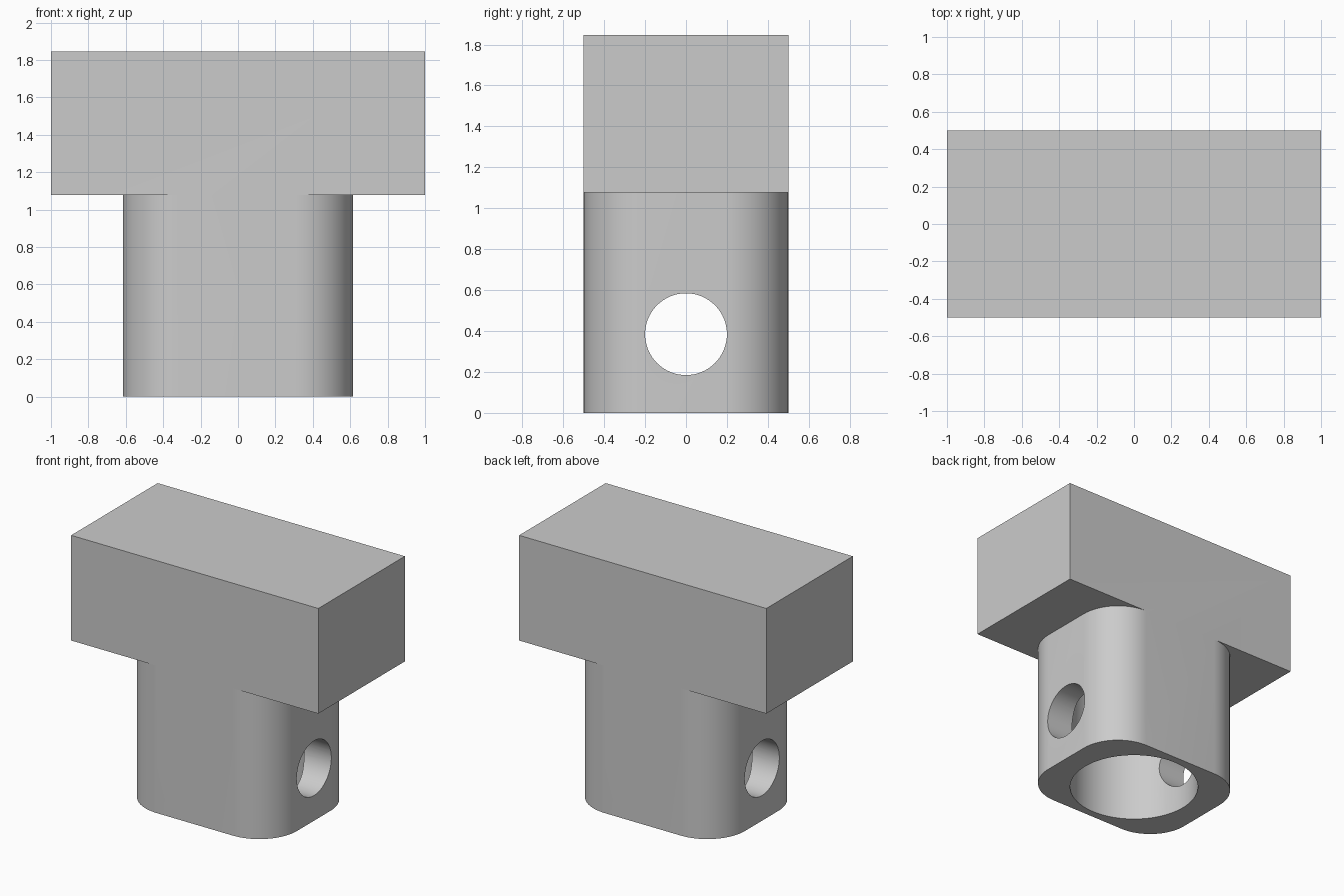
import bpy, bmesh, math

cube = bpy.data.objects.get("Cube")
if cube:
    bpy.data.objects.remove(cube, do_unlink=True)

UNIT = 1 / 13
HEIGHT, SHOULDER = 24 * UNIT, 14 * UNIT

grey = bpy.data.materials.new("plain_grey")
grey.use_nodes = True
colour = (0.6, 0.6, 0.6, 1)
grey.diffuse_color = colour
grey.node_tree.nodes["Principled BSDF"].inputs["Base Color"].default_value = colour


def prism(name, outline, z0, z1):
    """Extrude a closed outline upward from z0 to z1."""
    bm = bmesh.new()
    base = bm.faces.new([bm.verts.new((x, y, z0)) for x, y in outline])
    top = bmesh.ops.extrude_face_region(bm, geom=[base])["geom"]
    bmesh.ops.translate(bm, vec=(0, 0, z1 - z0),
                        verts=[v for v in top if isinstance(v, bmesh.types.BMVert)])
    bmesh.ops.recalc_face_normals(bm, faces=bm.faces)
    mesh = bpy.data.meshes.new(name)
    bm.to_mesh(mesh)
    bm.free()
    mesh.materials.append(grey)
    obj = bpy.data.objects.new(name, mesh)
    bpy.context.collection.objects.link(obj)
    return obj


def rounded_rect(hx, hy, r, steps=16):
    points = []
    for corner, (sx, sy) in enumerate([(1, 1), (-1, 1), (-1, -1), (1, -1)]):
        for i in range(steps + 1):
            a = (corner + i / steps) * math.pi / 2
            points.append((sx * (hx - r) + r * math.cos(a),
                           sy * (hy - r) + r * math.sin(a)))
    return points


def circle(r, steps=96):
    return [(r * math.cos(math.tau * i / steps), r * math.sin(math.tau * i / steps))
            for i in range(steps)]


def combine(target, other, operation):
    """Apply a boolean and remove the helper."""
    mod = target.modifiers.new(operation.lower(), 'BOOLEAN')
    mod.operation, mod.solver, mod.object = operation, 'EXACT', other
    bpy.context.view_layer.objects.active = target
    bpy.ops.object.modifier_apply(modifier=mod.name)
    bpy.data.objects.remove(other, do_unlink=True)


# Crossbar head and rounded stem joined into one body
body = prism("t_shaped_body", [(-1, -0.5), (1, -0.5), (1, 0.5), (-1, 0.5)], SHOULDER, HEIGHT)
stem = prism("stem", rounded_rect(8 * UNIT, 0.5, 4 * UNIT), 0, SHOULDER)
combine(body, stem, 'UNION')

# Blind bore up from the base
combine(body, prism("bore_cutter", circle(0.444), -0.1, SHOULDER), 'DIFFERENCE')

# Round cross hole through both stem walls
cross = prism("cross_hole_cutter", circle(0.2, 64), -1, 1)
cross.rotation_euler.y = math.pi / 2
cross.location.z = 5 * UNIT
bpy.context.view_layer.update()
combine(body, cross, 'DIFFERENCE')

bpy.ops.object.select_all(action='DESELECT')
body.select_set(True)
bpy.context.view_layer.objects.active = body
bpy.ops.object.shade_smooth_by_angle(angle=math.radians(30))
